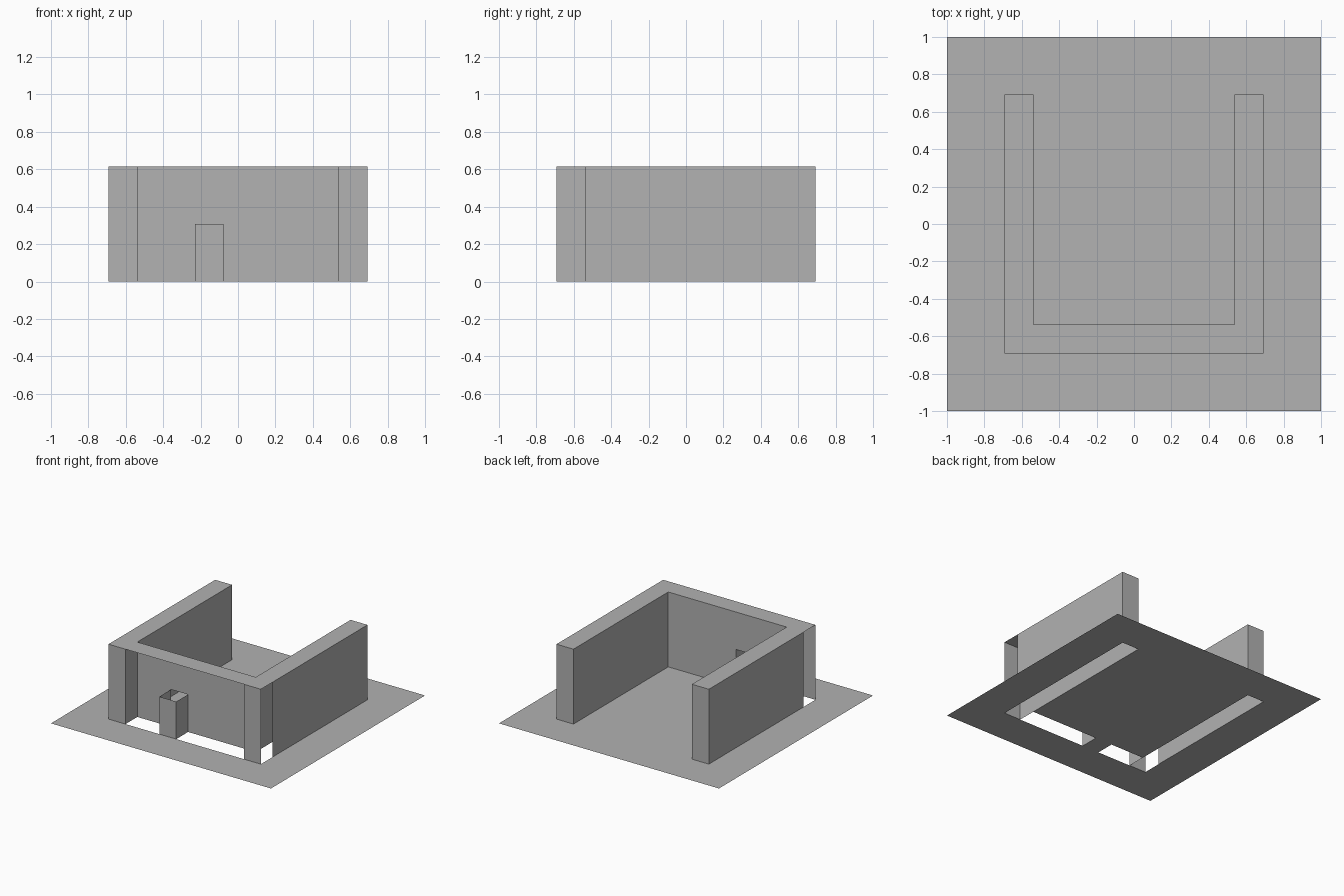
import bpy, bmesh

if "Cube" in bpy.data.objects:
    bpy.data.objects.remove(bpy.data.objects["Cube"])

C = 2 / 13                      # floor cell size; everything snaps to it
OUT, INN = 4.5 * C, 3.5 * C     # outer and inner wall lines
H, DH = 4 * C, 2 * C            # wall height, doorway height
D0, D1 = -1.5 * C, -0.5 * C     # doorway sides

grey = bpy.data.materials.new("plain_grey")
grey.diffuse_color = (0.445, 0.445, 0.445, 1)
grey.use_nodes = True
grey.node_tree.nodes["Principled BSDF"].inputs["Base Color"].default_value = grey.diffuse_color


def finish(name, bm):
    bmesh.ops.remove_doubles(bm, verts=bm.verts, dist=1e-4)
    me = bpy.data.meshes.new(name)
    bm.to_mesh(me)
    bm.free()
    me.materials.append(grey)
    bpy.context.collection.objects.link(bpy.data.objects.new(name, me))


def panels(name, items):
    """Upright sheets (x0, y0, x1, y1, z0, z1), facing right of travel."""
    bm = bmesh.new()
    for x0, y0, x1, y1, z0, z1 in items:
        bm.faces.new([bm.verts.new(p) for p in
                      ((x0, y0, z0), (x1, y1, z0), (x1, y1, z1), (x0, y0, z1))])
    finish(name, bm)


def in_wall(c):
    """True for cells of the U-shaped wall footprint."""
    side = INN < abs(c.x) < OUT and abs(c.y) < OUT
    front = -OUT < c.y < -INN and abs(c.x) < OUT
    return side or front


def cell_sheet(name, z, keep):
    bm = bmesh.new()
    bmesh.ops.create_grid(bm, x_segments=13, y_segments=13, size=1)
    drop = [f for f in bm.faces if not keep(f.calc_center_median())]
    bmesh.ops.delete(bm, geom=drop, context='FACES')
    for v in bm.verts:
        v.co.z = z
    finish(name, bm)


# floor, open under the walls except at the doorway
cell_sheet("floor", 0, lambda c: not in_wall(c) or (D0 < c.x < D1 and c.y < 0))
# U-shaped wall top
cell_sheet("wall_top", H, in_wall)

# wings: outer side, back end, inner side, front corner (corner's outer side open)
left = [(-OUT, OUT, -OUT, -INN, 0, H),
        (-INN, OUT, -OUT, OUT, 0, H),
        (-INN, -OUT, -INN, OUT, 0, H),
        (-OUT, -OUT, -INN, -OUT, 0, H)]
panels("left_wing", left)
panels("right_wing", [(-x1, y1, -x0, y0, a, b) for x0, y0, x1, y1, a, b in left])

# inner front wall with doorway opening
panels("inner_front_wall", [(INN, -INN, D1, -INN, 0, H),
                            (D1, -INN, D0, -INN, DH, H),
                            (D0, -INN, -INN, -INN, 0, H)])

# open-topped doorway box
panels("doorway_box", [(D0, -INN, D0, -OUT, 0, DH),
                       (D0, -OUT, D1, -OUT, 0, DH),
                       (D1, -OUT, D1, -INN, 0, DH)])
